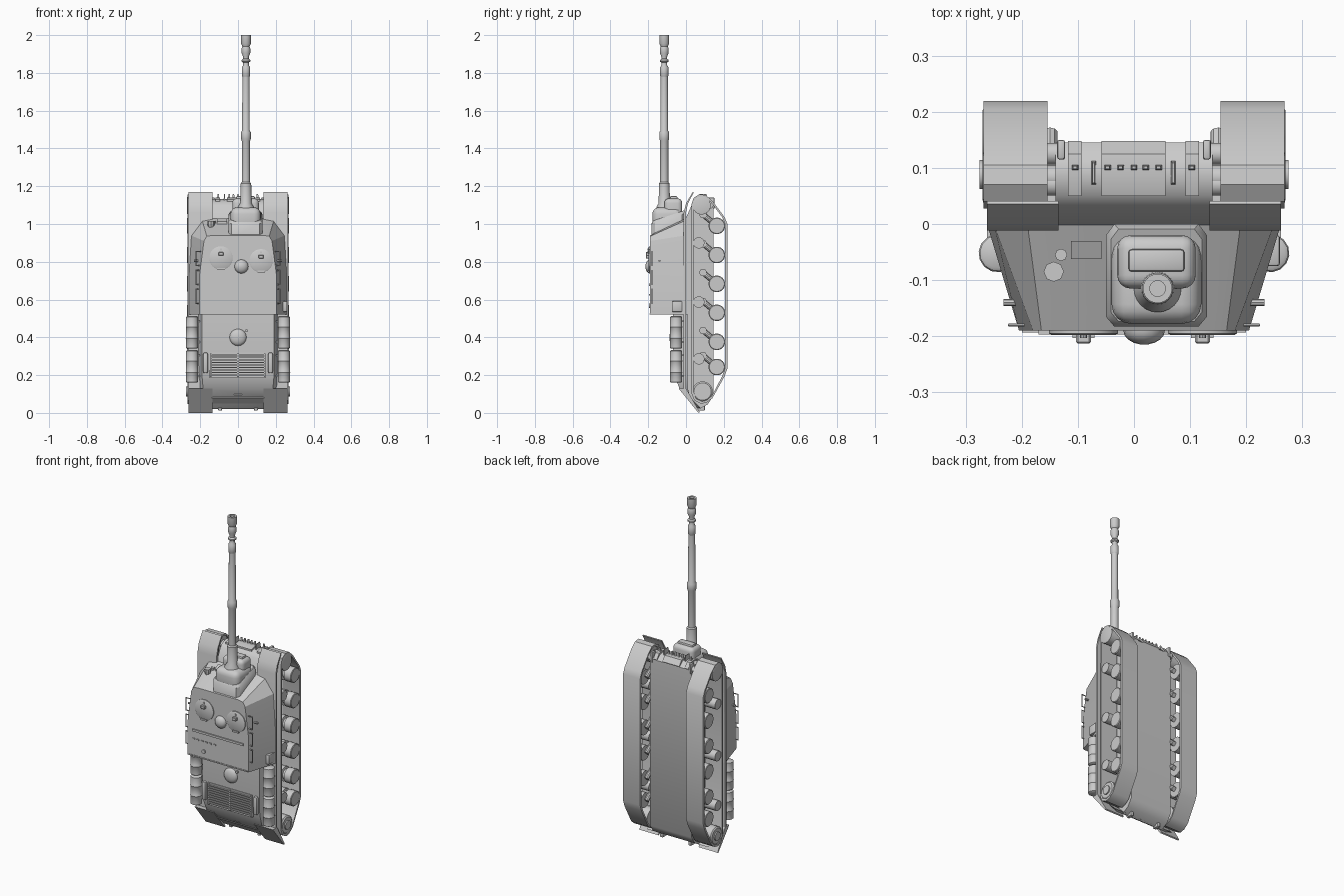
import bpy, bmesh, math
from mathutils import Vector

def finish(name, bm, angle=35):
    bmesh.ops.recalc_face_normals(bm, faces=bm.faces[:])
    me = bpy.data.meshes.new(name)
    bm.to_mesh(me)
    bm.free()
    me.shade_smooth()
    me.set_sharp_from_angle(angle=math.radians(angle))
    ob = bpy.data.objects.new(name, me)
    bpy.context.collection.objects.link(ob)
    return ob

def loft(name, rings, closed=False, angle=35):
    """Skin between equal-length rings of points; cap the ends or close the loop."""
    bm = bmesh.new()
    vs = [[bm.verts.new(p) for p in r] for r in rings]
    n, m = len(rings), len(rings[0])
    for i in range(n if closed else n - 1):
        a, b = vs[i], vs[(i + 1) % n]
        for j in range(m):
            k = (j + 1) % m
            bm.faces.new((a[j], a[k], b[k], b[j]))
    if not closed:
        bm.faces.new(vs[0])
        bm.faces.new(vs[-1])
    return finish(name, bm, angle)

def extrude_x(name, yz, x0, x1, angle=35):
    return loft(name, [[(x, y, z) for y, z in yz] for x in (x0, x1)], angle=angle)

def box(name, x, y, z, bevel=0.0, seg=2):
    bm = bmesh.new()
    bmesh.ops.create_cube(bm, size=1)
    for v in bm.verts:
        v.co = Vector(((x[0] + x[1]) / 2 + v.co.x * (x[1] - x[0]),
                       (y[0] + y[1]) / 2 + v.co.y * (y[1] - y[0]),
                       (z[0] + z[1]) / 2 + v.co.z * (z[1] - z[0])))
    if bevel:
        bmesh.ops.bevel(bm, geom=bm.edges[:], offset=bevel, segments=seg, profile=0.5, affect='EDGES')
    return finish(name, bm)

def lathe(name, origin, axis, prof, seg=20):
    """Revolve (radius, distance) pairs around an axis."""
    o, d = Vector(origin), Vector(axis).normalized()
    u = d.orthogonal().normalized()
    w = d.cross(u)
    rings = []
    for r, t in prof:
        rings.append([o + d * t + (u * math.cos(2 * math.pi * i / seg) + w * math.sin(2 * math.pi * i / seg)) * r
                      for i in range(seg)])
    return loft(name, rings)

def rod(name, a, b, r, seg=8):
    d = Vector(b) - Vector(a)
    return lathe(name, a, d, [(r, 0), (r, d.length)], seg)

def dome(name, origin, axis, r, h):
    return lathe(name, origin, axis, [(r, -0.01), (r, 0)] + [(r * math.cos(a), h * math.sin(a))
                 for a in (0.35, 0.7, 1.05, 1.35, 1.54)], 16)

# Lower hull between the tracks, with rounded nose
extrude_x("lower_hull", [(-0.01, 1.01), (0.03, 1.10), (0.05, 1.12), (0.085, 1.132), (0.12, 1.125), (0.145, 1.10),
          (0.145, 0.09), (0.115, 0.045), (0.07, 0.02), (0.0, 0.08)], -0.14, 0.14)

# Engine deck with sloped sides and rounded rear slope
prof = [(0.19, -0.068, 0.52), (0.19, -0.068, 0.25), (0.19, -0.058, 0.19), (0.185, -0.035, 0.13),
        (0.18, 0.0, 0.085), (0.175, 0.06, 0.025)]
loft("engine_deck", [[(-x, y, z), (x, y, z), (min(x + 0.03, 0.215), max(y + 0.02, 0.01), z),
     (-min(x + 0.03, 0.215), max(y + 0.02, 0.01), z)] for x, y, z in prof])

# Casemate: wide base to narrower roof
def outline(pts, y):
    return [(x, y, z) for x, z in pts] + [(-x, y, z) for x, z in reversed(pts)]
loft("casemate", [outline([(0.262, 0.52), (0.262, 0.74), (0.25, 0.94), (0.19, 1.02), (0.14, 1.03)], 0.0),
                  outline([(0.205, 0.52), (0.205, 0.72), (0.18, 0.91), (0.165, 0.935), (0.135, 0.94)], -0.19)], angle=15)
box("roof_hinge_strip", (-0.17, 0.17), (-0.197, -0.188), (0.672, 0.685))
for i in range(6):
    box("roof_bolt", (-0.17 + i * 0.028, -0.155 + i * 0.028), (-0.195, -0.188), (0.622, 0.630))
box("rear_roof_strip", (-0.2, 0.2), (-0.193, -0.188), (0.52, 0.527))

# Roof hatches, ventilator dome and periscopes
for x, z in ((-0.09, 0.82), (0.122, 0.805)):
    lathe("roof_hatch", (x, -0.185, z), (0, -1, 0), [(0.062, 0), (0.062, 0.01), (0.057, 0.013)], 28)
    box("periscope", (x - 0.013, x + 0.013), (-0.213, -0.19), (z + 0.012, z + 0.032), 0.003, 1)
    box("hatch_hinge", (x - 0.02, x + 0.02), (-0.203, -0.19), (z - 0.062, z - 0.052))
    lathe("hatch_stud", (x, -0.195, z + 0.045), (0, -1, 0), [(0.006, 0), (0.006, 0.008)], 8)
dome("roof_ventilator", (0.018, -0.19, 0.775), (0, -1, 0), 0.037, 0.025)
lathe("roof_plug", (-0.095, -0.185, 0.567), (0, -1, 0), [(0.012, 0), (0.012, 0.012)], 12)

# Mantlet frame follows the sloped front plate
fr = [(-0.05, -0.165), (-0.035, -0.183), (0.115, -0.183), (0.13, -0.165), (0.13, -0.02), (0.115, 0.0), (-0.035, 0.0), (-0.05, -0.02)]
loft("mantlet_frame", [[(x, y, 0.92 + (y + 0.19) * 0.47) for x, y in fr],
                       [(x, y, 1.0 + (y + 0.19) * 0.3) for x, y in fr],
                       [(0.04 + (x - 0.04) * 0.9, -0.09 + (y + 0.09) * 0.9, 1.015 + (y + 0.19) * 0.3) for x, y in fr]])
box("mantlet_body", (-0.04, 0.12), (-0.178, -0.02), (0.97, 1.088), 0.035, 4)
box("mantlet_hump", (-0.03, 0.11), (-0.115, -0.02), (1.02, 1.135), 0.024, 4)
box("mantlet_cap_plate", (-0.01, 0.09), (-0.085, -0.045), (1.11, 1.147), 0.006)

# Gun barrel and muzzle brake
lathe("gun_barrel", (0.042, -0.115, 0), (0, 0, 1),
      [(0.045, 1.04), (0.042, 1.09), (0.03, 1.11), (0.028, 1.215), (0.022, 1.222), (0.022, 1.44), (0.026, 1.45),
       (0.026, 1.485), (0.02, 1.495), (0.019, 1.79)], 24)
lathe("muzzle_brake", (0.042, -0.115, 0), (0, 0, 1),
      [(0.019, 1.78), (0.022, 1.785), (0.022, 1.83), (0.015, 1.84), (0.015, 1.855), (0.023, 1.86), (0.023, 1.868),
       (0.015, 1.875), (0.015, 1.885), (0.023, 1.905), (0.023, 1.93), (0.019, 1.94), (0.026, 1.955), (0.026, 2.0),
       (0.014, 2.0), (0.014, 1.92)], 24)

# Front plate fittings
fn = (0, -0.43, 0.9)
lathe("headlight", (-0.143, -0.085, 0.985), (0, 0, 1), [(0.008, -0.02), (0.018, 0.01), (0.018, 0.03)], 8)
lathe("horn", (-0.13, -0.055, 0.995), (0, 0, 1), [(0.011, -0.02), (0.011, 0.02)], 8)
hz = lambda y: 0.94 + (y + 0.19) * 0.47
hat = [(-0.112, -0.062), (-0.058, -0.062), (-0.058, -0.03), (-0.112, -0.03)]
loft("driver_hatch", [[(x, y, hz(y) + d) for x, y in hat] for d in (-0.01, 0.014)])

# Spare links with guide teeth on the nose
for x0, x1 in ((-0.058, 0.056), (-0.118, -0.094), (0.092, 0.116)):
    extrude_x("spare_link_panel", [(0.05, 1.11), (0.05, 1.13), (0.085, 1.14), (0.125, 1.135), (0.148, 1.105), (0.14, 1.09)], x0, x1)
for i, x in enumerate((-0.105, -0.072, -0.047, -0.024, 0, 0.021, 0.044, 0.07, 0.103)):
    big = i in (1, 7)
    y0, y1 = (0.07, 0.112) if big else (0.095, 0.106)
    w = 0.004 if big else 0.007
    loft("guide_tooth", [[(x - w, y0, 1.125), (x + w, y0, 1.125), (x + w, y1, 1.125), (x - w, y1, 1.125)],
                         [(x - w / 2, y0 + 0.003, 1.16), (x + w / 2, y0 + 0.003, 1.16),
                          (x + w / 2, y1 - 0.003, 1.16), (x - w / 2, y1 - 0.003, 1.16)]])

# Engine deck grille, access dome and handles
box("grille_frame", (-0.15, 0.145), (-0.072, -0.06), (0.185, 0.32))
for i in range(9):
    z = 0.197 + i * 0.0135
    box("grille_slat", (-0.142, 0.137), (-0.08, -0.065), (z, z + 0.006))
for x in (-0.148, -0.004, 0.138):
    box("grille_bar", (x, x + 0.008), (-0.082, -0.065), (0.19, 0.315))
dome("deck_dome", (0, -0.068, 0.4), (0, -1, 0), 0.045, 0.02)
rod("deck_bolt", (0.045, -0.06, 0.435), (0.045, -0.078, 0.435), 0.008)
box("deck_latch", (-0.02, 0.02), (-0.012, 0.01), (0.095, 0.105))

# Track outline and wheel positions in (y, z)
path = [(0.028, 1.10), (0.04, 1.138), (0.07, 1.157), (0.105, 1.153), (0.14, 1.122), (0.205, 1.035), (0.219, 1.0),
        (0.219, 0.235), (0.205, 0.195), (0.14, 0.078), (0.11, 0.055), (0.08, 0.048), (0.045, 0.065), (0.028, 0.105)]
def inset(p):
    cy, cz = 0.123, min(max(p[1], 0.15), 1.06)
    d = Vector((cy - p[0], cz - p[1])).normalized() * 0.013
    return (p[0] + d.x, p[1] + d.y)
wheel_z = (0.243, 0.376, 0.53, 0.683, 0.836, 0.99)

for s in (1, -1):
    # Track belt
    rings = []
    for p in path:
        q = inset(p)
        rings.append([(s * 0.154, *p), (s * 0.268, *p), (s * 0.268, *q), (s * 0.154, *q)])
    loft("track", rings, closed=True)
    # Road wheels as paired discs, with swing arms
    for z in wheel_z:
        lathe("road_wheel", (s * 0.16, 0.163, z), (s, 0, 0), [(0.044, 0), (0.044, 0.042), (0.03, 0.045), (0.03, 0.06),
              (0.044, 0.063), (0.044, 0.107), (0.04, 0.11)], 20)
        rod("swing_arm", (s * 0.15, 0.09, z + 0.06), (s * 0.15, 0.163, z), 0.014, 10)
        rod("arm_pivot", (s * 0.13, 0.09, z + 0.06), (s * 0.165, 0.09, z + 0.06), 0.02, 12)
    for z in (0.286, 0.587, 0.9):
        lathe("return_roller", (s * 0.14, 0.068, z), (s, 0, 0), [(0.015, 0), (0.015, 0.04), (0.03, 0.042), (0.03, 0.122)], 16)
    # Drive sprocket and front idler
    lathe("drive_sprocket", (s * 0.13, 0.088, 0.113), (s, 0, 0), [(0.03, 0), (0.03, 0.03), (0.054, 0.032), (0.054, 0.132),
          (0.046, 0.138), (0.026, 0.138), (0.026, 0.145)], 20)
    lathe("front_idler", (s * 0.13, 0.083, 1.098), (s, 0, 0), [(0.022, 0), (0.022, 0.03), (0.048, 0.032), (0.048, 0.138),
          (0.04, 0.14)], 20)
    for y in (0.07, 0.125):
        rod("idler_mount", (s * 0.13, y, 1.10), (s * 0.155, y, 1.10), 0.02, 12)
    box("tow_hook", (s * 0.13 - 0.007, s * 0.13 + 0.007), (0.115, 0.15), (1.08, 1.14), 0.004)
    # Fender with turned-out front and rear flap
    a, b = sorted((s * 0.135, s * 0.262))
    extrude_x("fender", [(-0.012, 0.13), (-0.012, 1.06), (0.0, 1.11), (0.036, 1.17), (0.041, 1.167), (0.01, 1.108),
              (0.0, 1.06), (0.0, 0.13)], a, b)
    extrude_x("rear_flap", [(-0.04, 0.13), (0.066, 0.0), (0.073, 0.004), (0.0, 0.13)], a, b)
    # Fuel drums with ribs and straps
    for z in (0.16, 0.34):
        lathe("fuel_drum", (s * 0.243, -0.052, z), (0, 0, 1), [(0.026, 0), (0.032, 0.004), (0.032, 0.052), (0.034, 0.055),
              (0.032, 0.058), (0.032, 0.112), (0.034, 0.115), (0.032, 0.118), (0.032, 0.168), (0.026, 0.172)], 14)
        for t in (0.03, 0.14):
            box("drum_bracket", (s * 0.22 - 0.02, s * 0.22 + 0.02), (-0.04, -0.005), (z + t, z + t + 0.01))
    # Deck handles and tow eyes
    box("deck_handle", (s * 0.172 - 0.012, s * 0.172 + 0.012), (-0.085, -0.06), (0.21, 0.32), 0.008)
    box("rear_tow_eye", (s * 0.095 - 0.01, s * 0.095 + 0.01), (0.06, 0.1), (0.012, 0.04), 0.004)
    # Grab rails and lifting pegs on the casemate sides
    for z in (0.58, 0.68, 0.78):
        rod("grab_rail", (s * 0.222, -0.18, z), (s * 0.222, -0.18, z + 0.075), 0.003, 6)
        for e in (0, 0.075):
            rod("rail_post", (s * 0.195, -0.18, z + e), (s * 0.224, -0.18, z + e), 0.003, 6)
    rod("side_plug", (s * 0.2, -0.14, 0.805), (s * 0.233, -0.14, 0.805), 0.006, 8)

# Stowage box on the right side
box("stowage_box", (0.215, 0.26), (-0.075, -0.02), (0.535, 0.592), 0.005)
